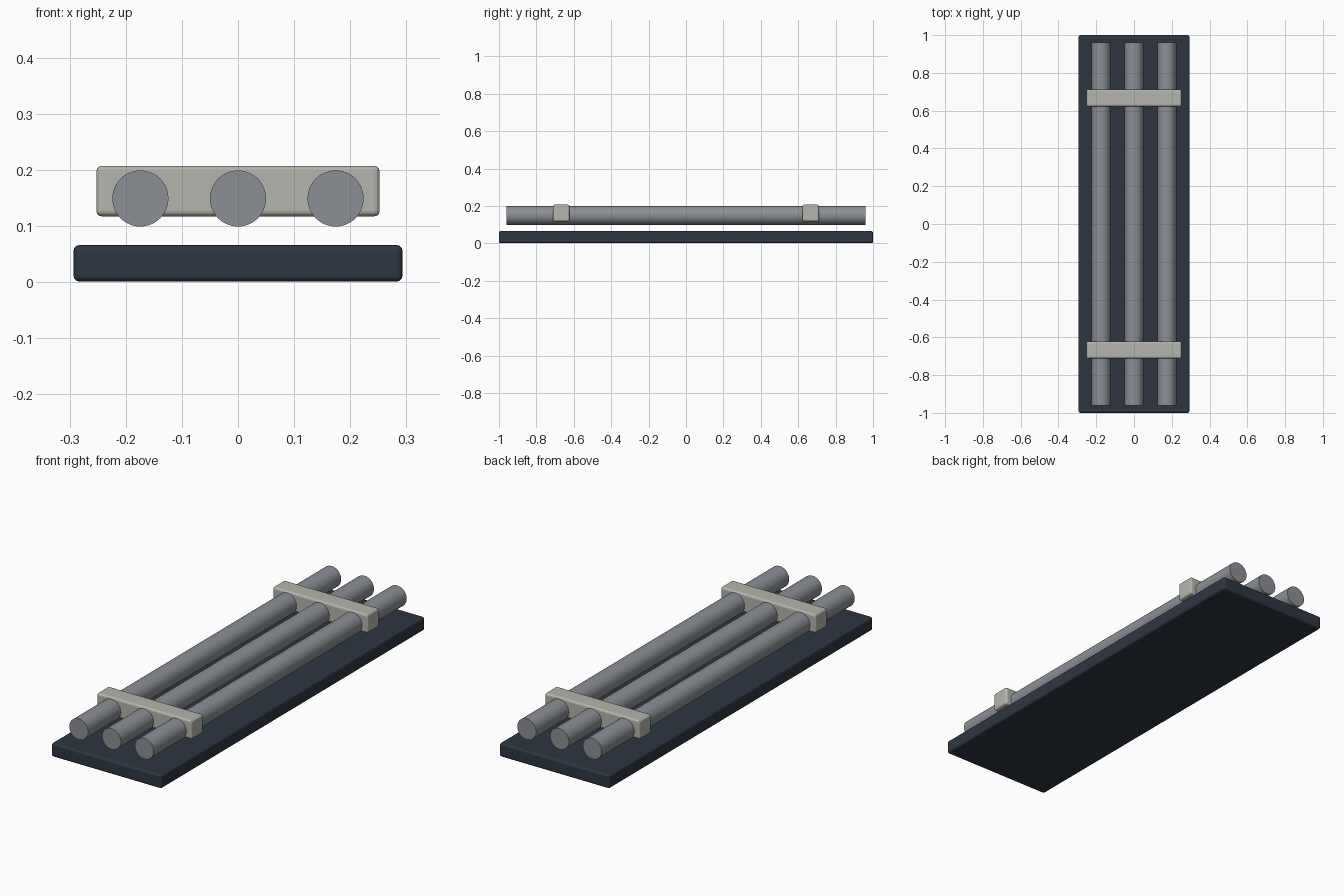
import bpy
import math

cube = bpy.data.objects.get("Cube")
if cube:
    bpy.data.objects.remove(cube, do_unlink=True)


def material(name, rgb):
    mat = bpy.data.materials.new(name)
    mat.use_nodes = True
    colour = (*rgb, 1.0)
    mat.diffuse_color = colour
    bsdf = next(n for n in mat.node_tree.nodes if n.type == 'BSDF_PRINCIPLED')
    bsdf.inputs["Base Color"].default_value = colour
    bsdf.inputs["Roughness"].default_value = 0.6
    return mat


navy = material("dark navy", (0.027, 0.037, 0.054))
steel = material("steel grey", (0.26, 0.275, 0.30))
putty = material("pale putty", (0.46, 0.46, 0.42))


def rounded_box(name, centre, size, bevel, mat):
    bpy.ops.mesh.primitive_cube_add(size=1, location=centre)
    obj = bpy.context.object
    obj.name = name
    obj.scale = size
    bpy.ops.object.transform_apply(location=False, rotation=False, scale=True)
    mod = obj.modifiers.new("rounded_edges", 'BEVEL')
    mod.width = bevel
    mod.segments = 3
    obj.data.materials.append(mat)
    return obj


def rod(name, x):
    bpy.ops.mesh.primitive_cylinder_add(
        vertices=48, radius=0.05, depth=1.92,
        location=(x, 0, 0.149), rotation=(math.pi / 2, 0, 0))
    obj = bpy.context.object
    obj.name = name
    bpy.ops.object.shade_smooth_by_angle(angle=math.radians(30))
    obj.data.materials.append(steel)


# Base plate
rounded_box("base_plate", (0, 0, 0.0335), (0.586, 2.0, 0.065), 0.01, navy)

# Three parallel rods running front to back
for side, label in ((-1, "right"), (0, "middle"), (1, "left")):
    rod(label + "_rod", side * 0.174)

# Clamp bars gripping the rods near each end
for side, label in ((-1, "front"), (1, "back")):
    rounded_box(label + "_clamp", (0, side * 0.667, 0.162),
                (0.505, 0.09, 0.09), 0.01, putty)
